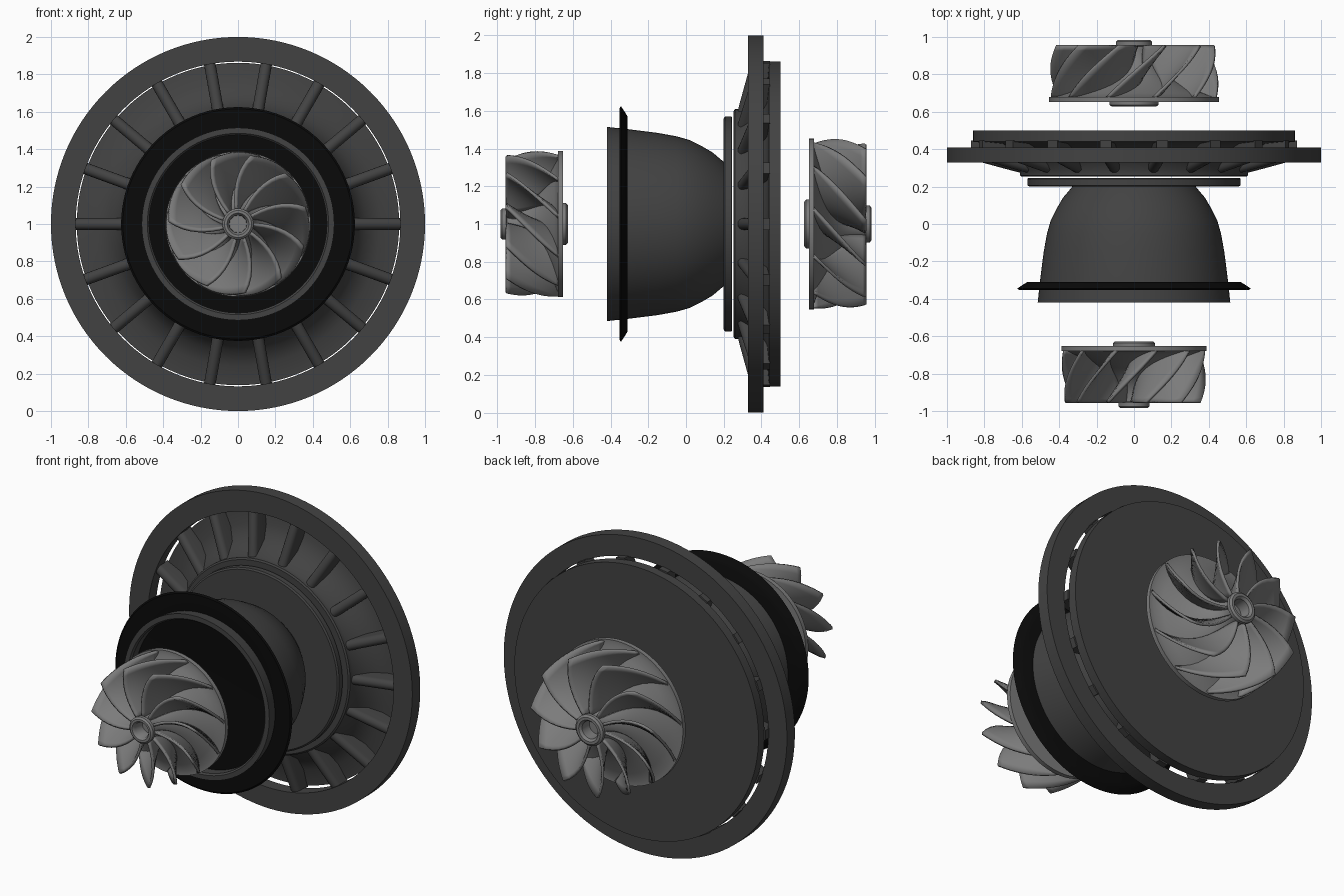
import bpy, bmesh, math
from mathutils import Matrix, Vector

if "Cube" in bpy.data.objects:
    bpy.data.objects.remove(bpy.data.objects["Cube"])


def material(name, v):
    m = bpy.data.materials.new(name)
    m.diffuse_color = (v, v, v, 1)
    m.use_nodes = True
    m.node_tree.nodes["Principled BSDF"].inputs["Base Color"].default_value = m.diffuse_color
    return m


STEEL = material("steel", 0.2)
IRON = material("iron", 0.055)
BLACK = material("black", 0.003)
CENTRE = Matrix.Translation((0, 0, 1))
HALF_TURN = Matrix.Rotation(math.pi, 4, 'Z')


def finish(bm, name, mat, matrix=None, angle=35):
    bmesh.ops.recalc_face_normals(bm, faces=bm.faces)
    bm.transform(CENTRE @ (matrix or Matrix.Identity(4)))
    me = bpy.data.meshes.new(name)
    bm.to_mesh(me)
    bm.free()
    me.materials.append(mat)
    ob = bpy.data.objects.new(name, me)
    bpy.context.collection.objects.link(ob)
    bpy.ops.object.select_all(action='DESELECT')
    bpy.context.view_layer.objects.active = ob
    ob.select_set(True)
    bpy.ops.object.shade_smooth_by_angle(angle=math.radians(angle))
    return ob


def lathe(name, profile, mat, matrix=None, closed=True, seg=96):
    """Spin a (y, radius) profile around the y axis."""
    bm = bmesh.new()
    vs = [bm.verts.new((r, y, 0)) for y, r in profile]
    es = [bm.edges.new(p) for p in zip(vs, vs[1:])]
    if closed:
        es.append(bm.edges.new((vs[-1], vs[0])))
    bmesh.ops.spin(bm, geom=vs + es, cent=(0, 0, 0), axis=(0, 1, 0),
                   angle=2 * math.pi, steps=seg)
    bmesh.ops.remove_doubles(bm, verts=bm.verts, dist=1e-4)
    return finish(bm, name, mat, matrix)


def hub_radius(u):
    return 0.075 + 0.285 * u ** 2.3


def wheel(name, matrix, blades=11):
    # hub with nose nut, back plate and rear boss
    nose = [(-0.90, 0), (-0.90, 0.045), (-0.97, 0.047), (-0.985, 0.058),
            (-0.985, 0.072), (-0.975, 0.083), (-0.955, 0.083), (-0.95, 0.075)]
    flare = [(-0.95 + 0.27 * i / 14, hub_radius(i / 14)) for i in range(1, 15)]
    back = [(-0.68, 0.388), (-0.652, 0.388), (-0.652, 0.112), (-0.637, 0.112),
            (-0.627, 0.1), (-0.627, 0)]
    lathe(name + "_hub", nose + flare + back, STEEL, matrix, closed=False)

    # twisted, swept blades
    bm = bmesh.new()
    nu, nv = 14, 8
    for k in range(blades):
        grid = []
        for i in range(nu + 1):
            u = i / nu
            inner = hub_radius(u) - 0.012
            outer = 0.368 + 0.012 * u + 0.008 * math.sin(math.pi * u)
            row = []
            for j in range(nv + 1):
                r = inner + (outer - inner) * j / nv
                t = 2 * math.pi * k / blades - 0.7 * u - 0.35 * (r / 0.38) ** 2
                row.append(bm.verts.new((r * math.cos(t), -0.953 + 0.278 * u,
                                         r * math.sin(t))))
            grid.append(row)
        for a, b in zip(grid, grid[1:]):
            for j in range(nv):
                bm.faces.new((a[j], a[j + 1], b[j + 1], b[j]))
    ob = finish(bm, name + "_blades", STEEL, matrix, 50)
    mod = ob.modifiers.new("thickness", 'SOLIDIFY')
    mod.thickness = 0.016
    mod.offset = 0


# front wheel, and the wider rear wheel turned to face backwards
wheel("turbine_wheel", Matrix.Identity(4))
wheel("compressor_wheel", HALF_TURN @ Matrix.Diagonal((1.17, 1, 1.17, 1)))

# bell-shaped bearing housing with its flange
lathe("bearing_housing", [
    (-0.33, 0), (-0.33, 0.475), (-0.41, 0.475), (-0.42, 0.485), (-0.42, 0.515),
    (-0.3, 0.502), (-0.15, 0.483), (-0.05, 0.465), (0.02, 0.445),
    (0.08, 0.415), (0.14, 0.38), (0.19, 0.338), (0.2, 0.33), (0.2, 0.56),
    (0.207, 0.57), (0.24, 0.57), (0.245, 0.565), (0.245, 0)], IRON, closed=False)

# black heat shield through the housing mouth
lathe("heat_shield", [
    (-0.34, 0), (-0.352, 0.46), (-0.352, 0.615), (-0.345, 0.625),
    (-0.325, 0.595), (-0.31, 0.57), (-0.31, 0)], BLACK, closed=False)

# outer mounting ring
lathe("mounting_ring", [(0.33, 0.868), (0.33, 1.0), (0.41, 1.0), (0.41, 0.868)],
      IRON, seg=128)

# rear plate with stepped hub
lathe("back_plate", [
    (0.253, 0), (0.253, 0.6), (0.26, 0.61), (0.29, 0.61), (0.39, 0.68),
    (0.43, 0.76), (0.44, 0.862), (0.5, 0.862), (0.5, 0)], IRON, closed=False, seg=128)

# radial ribs with rounded fronts joining hub, ring and plate
bm = bmesh.new()
side = [(0.6, 0.272), (0.64, 0.282), (0.872, 0.345)]
w = 0.031
for k in range(18):
    rot = Matrix.Rotation(math.radians(20 * k), 3, 'Y')
    rows = []
    for r, y in side:
        section = [(w, 0.446)]
        for i in range(9):
            a = math.pi * i / 8
            section.append((w * math.cos(a), y + w * (1 - math.sin(a))))
        section.append((-w, 0.446))
        rows.append([bm.verts.new(rot @ Vector((r, yy, z))) for z, yy in section])
    n = len(rows[0])
    for a, b in zip(rows, rows[1:]):
        for i in range(n):
            bm.faces.new((a[i], a[(i + 1) % n], b[(i + 1) % n], b[i]))
    bm.faces.new(rows[0])
    bm.faces.new(rows[-1])
finish(bm, "radial_ribs", IRON)
